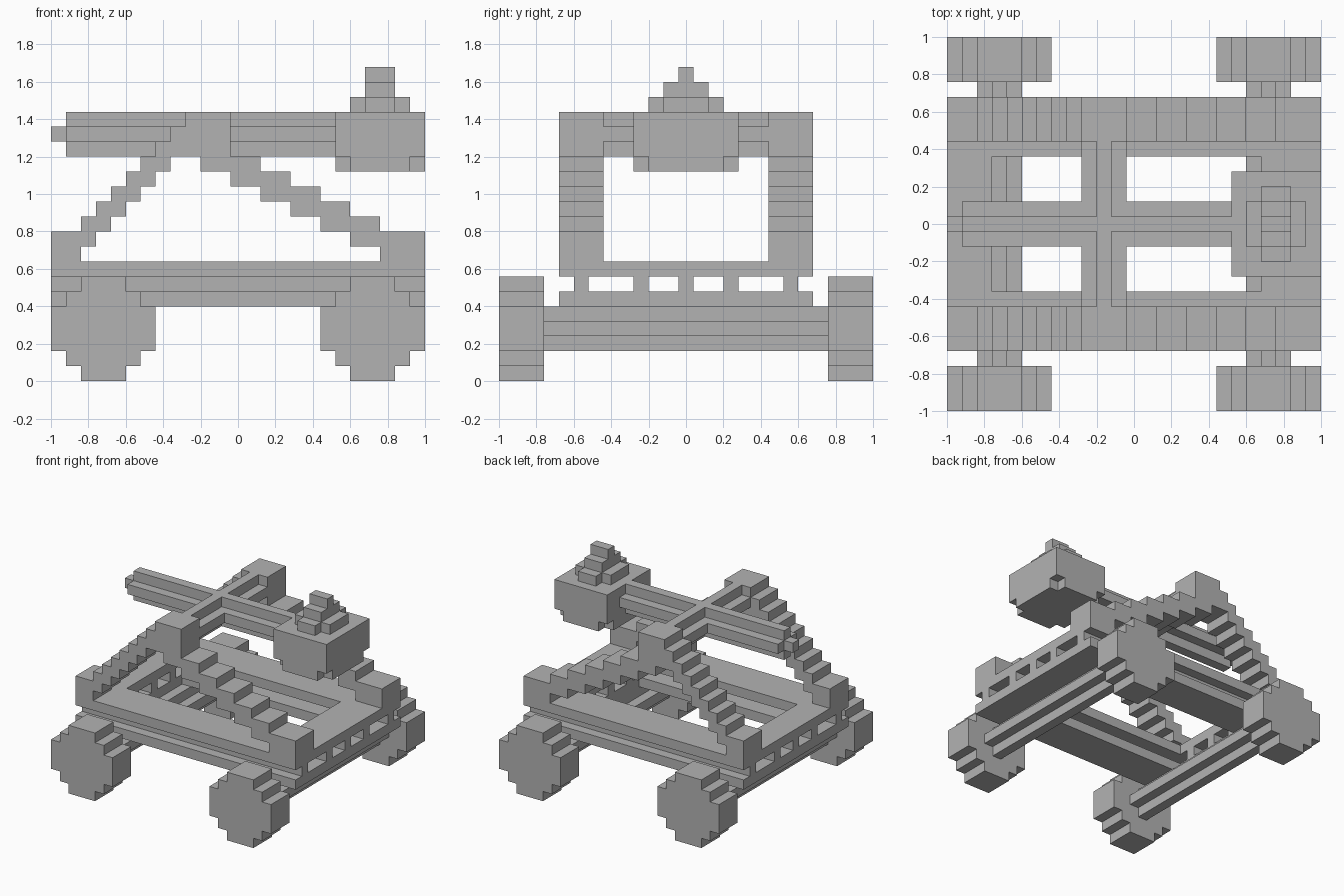
import bpy
import bmesh
from mathutils import Vector

U = 0.08   # edge of one block
N = 25     # blocks along x and y

cube = bpy.data.objects.get("Cube")
if cube:
    bpy.data.objects.remove(cube, do_unlink=True)

grey = bpy.data.materials.new("plain grey")
grey.use_nodes = True
tone = (0.45, 0.45, 0.45, 1)
grey.diffuse_color = tone
grey.node_tree.nodes["Principled BSDF"].inputs["Base Color"].default_value = tone


def box(x, y, z):
    """Cells of a block-aligned box; each argument is a (start, end) pair."""
    return {(i, j, k) for i in range(*x) for j in range(*y) for k in range(*z)}


def flip_y(cells):
    return {(i, N - 1 - j, k) for i, j, k in cells}


def build(name, cells):
    """Skin the outside of a set of cells and merge the coplanar faces."""
    bm = bmesh.new()
    verts = {}

    def vert(p):
        key = tuple(p)
        if key not in verts:
            verts[key] = bm.verts.new(((p[0] - N / 2) * U, (p[1] - N / 2) * U, p[2] * U))
        return verts[key]

    for cell in cells:
        for axis in range(3):
            for side in (0, 1):
                near = list(cell)
                near[axis] += 2 * side - 1
                if tuple(near) in cells:
                    continue
                base = list(cell)
                base[axis] += side
                a, b = (axis + 1) % 3, (axis + 2) % 3
                ring = []
                for da, db in ((0, 0), (1, 0), (1, 1), (0, 1)):
                    p = base[:]
                    p[a] += da
                    p[b] += db
                    ring.append(vert(p))
                bm.faces.new(ring if side else ring[::-1])
    bmesh.ops.dissolve_limit(bm, angle_limit=0.01, verts=bm.verts[:], edges=bm.edges[:])
    mesh = bpy.data.meshes.new(name)
    bm.to_mesh(mesh)
    bm.free()
    mesh.materials.append(grey)
    obj = bpy.data.objects.new(name, mesh)
    bpy.context.collection.objects.link(obj)
    return obj


def pair(name, cells):
    build(name + "_front", cells)
    build(name + "_back", flip_y(cells))


# Stepped round wheels and plus-section axles
for end, x0 in (("right", 0), ("left", 18)):
    wheel = set()
    for inset, z in ((2, (0, 7)), (1, (1, 6)), (0, (2, 5))):
        wheel |= box((x0 + inset, x0 + 7 - inset), (0, 3), z)
    pair("wheel_" + end, wheel)
    axle = box((x0 + 2, x0 + 5), (3, 22), (3, 4)) | box((x0 + 3, x0 + 4), (3, 22), (2, 5))
    build("axle_" + end, axle)

# Two open frames, one above the other
for name, z in (("lower_frame", (5, 6)), ("upper_frame", (7, 8))):
    build(name, box((0, N), (4, 21), z) - box((3, 21), (8, 17), z))

# Spacers between the frames: long side strips and short end blocks
pair("side_spacer", box((0, N), (5, 6), (6, 7)))
for end, x in (("right", (0, 3)), ("left", (21, N))):
    for j in (9, 12, 15):
        build(f"spacer_{end}_{j}", box(x, (j, j + 1), (6, 7)))

# Stepped side braces rising to the pivot blocks
brace = box((0, 2), (4, 7), (8, 10)) | box((2, 3), (4, 7), (9, 10))
brace |= box((22, N), (4, 7), (8, 10)) | box((20, 22), (4, 7), (9, 10))
for s in range(5):
    brace |= box((2 + s, 4 + s), (4, 7), (10 + s, 11 + s))
    brace |= box((18 - 2 * s, 22 - 2 * s), (4, 7), (10 + s, 11 + s))
for s in range(3):
    brace |= box((7 + s, 12), (4, 7), (15 + s, 16 + s))
pair("side_brace", brace)

# Plus-section cross beam and throwing arm
beam = box((9, 12), (7, 18), (16, 17)) | box((10, 11), (7, 18), (15, 18))
arm = box((1, 19), (11, 14), (16, 17)) | box((1, 19), (12, 13), (15, 18))
arm |= box((0, 1), (12, 13), (16, 17))
build("cross_beam_and_arm", beam | arm)

# Bucket with notched lower corners
bucket = box((19, N), (9, 16), (15, 18))
bucket |= box((20, 24), (9, 16), (14, 15)) | box((19, N), (10, 15), (14, 15))
build("bucket", bucket)

# Heap of load on the bucket
load = box((20, 24), (11, 14), (18, 19)) | box((21, 23), (10, 15), (18, 19))
load |= box((21, 23), (11, 14), (19, 20)) | box((21, 23), (12, 13), (20, 21))
build("load_heap", load)
